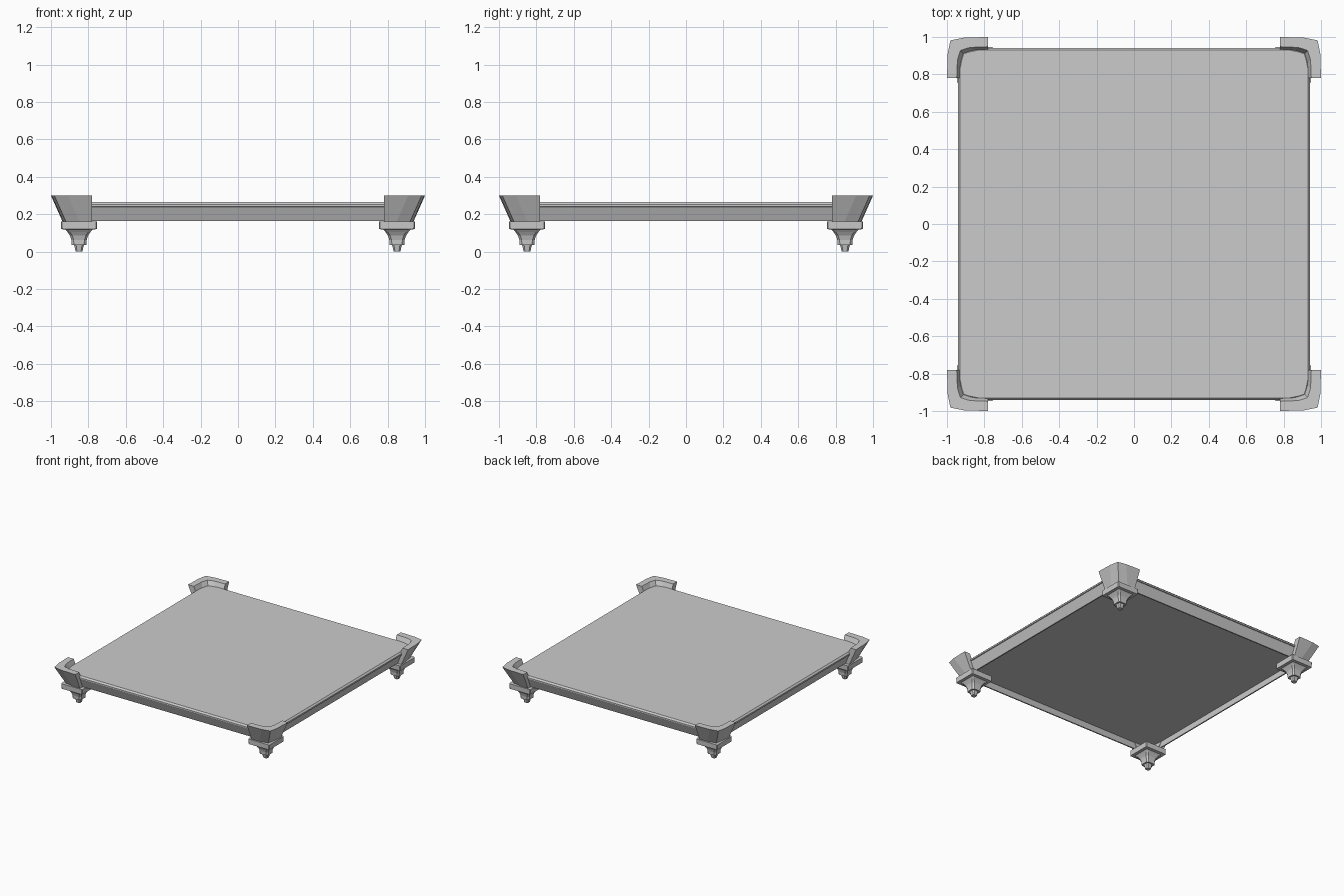
import bpy, bmesh

if "Cube" in bpy.data.objects:
    bpy.data.objects.remove(bpy.data.objects["Cube"])


def loft(name, rings, signs=(1, 1)):
    """Skin a stack of (points, z) rings, cap both ends; signs mirror it into a quadrant."""
    bm = bmesh.new()
    sx, sy = signs
    loops = [[bm.verts.new((x * sx, y * sy, z)) for x, y in pts] for pts, z in rings]
    for a, b in zip(loops, loops[1:]):
        n = len(a)
        for i in range(n):
            j = (i + 1) % n
            bm.faces.new((a[i], a[j], b[j], b[i]))
    bm.faces.new(loops[0])
    bm.faces.new(loops[-1])
    bmesh.ops.recalc_face_normals(bm, faces=bm.faces)
    mesh = bpy.data.meshes.new(name)
    bm.to_mesh(mesh)
    bm.free()
    obj = bpy.data.objects.new(name, mesh)
    bpy.context.collection.objects.link(obj)
    return obj


def tray_ring(h, far=0.10, near=0.02):
    """Square of half-size h with three-point softened corners."""
    pts = []
    for sx, sy in ((1, 1), (-1, 1), (-1, -1), (1, -1)):
        c = [(h, h - far), (h - near / 2, h - 0.05), (h - near, h - near),
             (h - 0.05, h - near / 2), (h - far, h)]
        if sx * sy < 0:
            c.reverse()
        pts += [(x * sx, y * sy) for x, y in c]
    return pts


def foot_ring(r, cut, c=0.85):
    """Square section with chamfered corners, centred on the foot."""
    k = r * (1 - cut)
    return [(c + x, c + y) for x, y in ((r, -k), (r, k), (k, r), (-k, r),
                                        (-r, k), (-r, -k), (-k, -r), (k, -r))]


def bracket_ring(o, t, end=0.78):
    """Slightly bowed L with outer face at o and wall thickness t."""
    i = o - t
    return [(o, end), (o - 0.004, o - 0.09), (o - 0.013, o - 0.045), (o - 0.018, o - 0.018),
            (o - 0.045, o - 0.013), (o - 0.09, o - 0.004), (end, o),
            (end, i), (i - 0.07, i - 0.004), (i - 0.02, i - 0.02),
            (i - 0.004, i - 0.07), (i, end)]


# Tray: panel with chamfered lip, inward-sloping sides and hollow underside
loft("tray", [
    (tray_ring(0.922), 0.235),
    (tray_ring(0.895), 0.163),
    (tray_ring(0.905), 0.163),
    (tray_ring(0.936), 0.239),
    (tray_ring(0.942), 0.241),
    (tray_ring(0.942), 0.253),
    (tray_ring(0.930), 0.265),
])

# Flared corner brackets and turned square feet
for label, s in (("back_right", (1, 1)), ("back_left", (-1, 1)),
                 ("front_left", (-1, -1)), ("front_right", (1, -1))):
    loft(label + "_bracket", [(bracket_ring(0.937, 0.05), 0.158),
                              (bracket_ring(1.0, 0.052), 0.30)], s)
    loft(label + "_foot", [
        (foot_ring(0.018, 0.4), 0.0),
        (foot_ring(0.026, 0.4), 0.036),
        (foot_ring(0.039, 0.3), 0.036),
        (foot_ring(0.041, 0.3), 0.062),
        (foot_ring(0.048, 0.25), 0.085),
        (foot_ring(0.062, 0.2), 0.106),
        (foot_ring(0.072, 0.15), 0.118),
        (foot_ring(0.095, 0.06), 0.120),
        (foot_ring(0.097, 0.06), 0.162),
    ], s)
